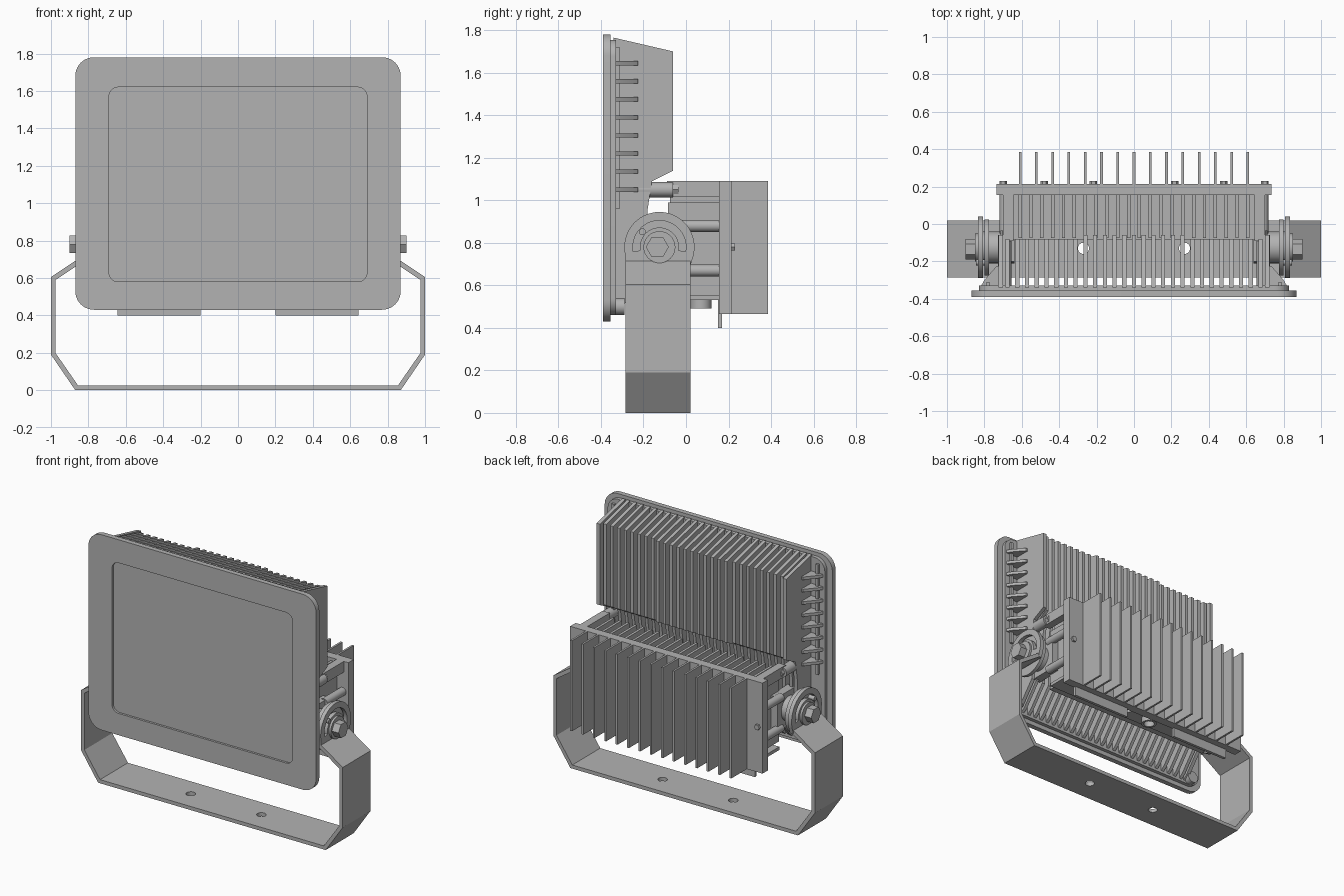
import bpy, bmesh
from math import sin, cos, pi, radians
from mathutils import Matrix

cube = bpy.data.objects.get("Cube")
if cube:
    bpy.data.objects.remove(cube, do_unlink=True)

# One grey finish for everything
grey = bpy.data.materials.new("grey_metal")
grey.use_nodes = True
tone = (0.45, 0.45, 0.45, 1)
grey.diffuse_color = tone
grey.node_tree.nodes["Principled BSDF"].inputs["Base Color"].default_value = tone

# Extrusion directions: (u, v, w) to world
AXES = {
    "X": Matrix(((0, 0, 1, 0), (1, 0, 0, 0), (0, 1, 0, 0), (0, 0, 0, 1))),
    "Y": Matrix(((1, 0, 0, 0), (0, 0, 1, 0), (0, 1, 0, 0), (0, 0, 0, 1))),
    "Z": Matrix.Identity(4),
}
parts = []


def arc(cu, cv, r, a0, a1, n):
    steps = [radians(a0 + (a1 - a0) * i / n) for i in range(n + 1)]
    return [(cu + r * cos(a), cv + r * sin(a)) for a in steps]


def circle(cu, cv, r, n=32):
    return arc(cu, cv, r, 0, 360, n)[:-1]


def rect(u0, u1, v0, v1):
    return [(u0, v0), (u1, v0), (u1, v1), (u0, v1)]


def rounded(u0, u1, v0, v1, r):
    return (arc(u1 - r, v1 - r, r, 0, 90, 10) + arc(u0 + r, v1 - r, r, 90, 180, 10)
            + arc(u0 + r, v0 + r, r, 180, 270, 10) + arc(u1 - r, v0 + r, r, 270, 360, 10))


def prism(name, axis, outlines, spans, mirror=False, separate=False):
    """Extrude outlines along an axis for every span; later outlines are
    holes in the first one unless separate is set."""
    bm = bmesh.new()
    for w0, w1 in spans:
        loops = [[bm.verts.new((u, v, w0)) for u, v in pts] for pts in outlines]
        if separate or len(loops) == 1:
            faces = [bm.faces.new(loop) for loop in loops]
        else:
            edges = [bm.edges.new((lp[i - 1], lp[i])) for lp in loops for i in range(len(lp))]
            fill = bmesh.ops.triangle_fill(bm, edges=edges, normal=(0, 0, 1), use_beauty=True)
            faces = [g for g in fill["geom"] if isinstance(g, bmesh.types.BMFace)]
        new = bmesh.ops.extrude_face_region(bm, geom=faces, use_keep_orig=True)["geom"]
        moved = [g for g in new if isinstance(g, bmesh.types.BMVert)]
        bmesh.ops.translate(bm, verts=moved, vec=(0, 0, w1 - w0))
    bm.transform(AXES[axis])
    bmesh.ops.recalc_face_normals(bm, faces=bm.faces[:])
    mesh = bpy.data.meshes.new(name)
    bm.to_mesh(mesh)
    bm.free()
    mesh.materials.append(grey)
    ob = bpy.data.objects.new(name, mesh)
    bpy.context.collection.objects.link(ob)
    if mirror:
        ob.modifiers.new("Mirror", "MIRROR").use_mirror_merge = False
    parts.append(ob)
    return ob


def spread(first, step, count, thick):
    return [(first + i * step - thick / 2, first + i * step + thick / 2) for i in range(count)]


# Lamp head: frame, glass and rear shell
window = rounded(-0.69, 0.69, 0.58, 1.62, 0.05)
prism("front_frame", "Y", [rounded(-0.87, 0.87, 0.43, 1.78, 0.1), window], [(-0.39, -0.355)])
prism("front_glass", "Y", [window], [(-0.375, -0.354)])
prism("rear_shell", "Y", [rounded(-0.83, 0.83, 0.46, 1.755, 0.08)], [(-0.356, -0.33)])


# Lamp cooling fins: deep above, shallow beside the driver
def fin(back):
    return [(-0.34, 1.765), (back, 1.70), (back, 1.14), (-0.16, 1.09),
            (-0.18, 0.96), (-0.18, 0.65), (-0.3, 0.5), (-0.34, 0.47)]


lamp_fins = spread(-0.676, 0.052, 27, 0.022)
prism("lamp_fins_middle", "X", [fin(-0.06)], [s for s in lamp_fins if abs(s[0] + 0.011) < 0.29])
prism("lamp_fins_outer", "X", [fin(-0.08)], [s for s in lamp_fins if abs(s[0] + 0.011) > 0.29])
prism("lamp_end_plate", "X", [fin(-0.06)], [(0.7, 0.725)], mirror=True)

# Gussets down each side of the lamp
prism("side_gussets", "Z", [[(0.7, -0.335), (0.82, -0.335), (0.8, -0.3), (0.735, -0.225), (0.7, -0.225)]],
      spread(1.05, 0.085, 8, 0.02), mirror=True)
prism("side_strip", "X", [rect(-0.335, -0.313, 0.96, 1.72)], [(0.77, 0.79)], mirror=True)

# Tie rods and lower frame bosses
prism("upper_tie_rod", "Y", [circle(0.69, 1.05, 0.036)], [(-0.33, -0.06)], mirror=True)
prism("tie_rod_bolt", "Y", [circle(0.69, 1.05, 0.024, 6)], [(-0.06, -0.035)], mirror=True)
prism("lower_boss", "Y", [circle(0.75, 0.5, 0.04)], [(-0.35, -0.29)], mirror=True)

# Driver box behind the lamp
prism("driver_core", "X", [rect(-0.085, 0.16, 0.55, 0.99)], [(-0.65, 0.65)])
prism("driver_top_ribs", "X", [rect(-0.075, 0.16, 0.98, 1.07)], spread(-0.609, 0.058, 22, 0.018))
prism("driver_back_plate", "Y", [rect(-0.735, 0.735, 0.465, 1.09)], [(0.155, 0.215)])
prism("driver_fins", "X", [rect(0.21, 0.385, 0.465, 1.09)], spread(-0.609, 0.087, 15, 0.014))
prism("driver_lip", "X", [rect(-0.09, 0.17, 1.015, 1.09)], [(0.645, 0.7)], mirror=True)
prism("driver_floor", "Z", [rect(-0.7, 0.7, -0.02, 0.17), circle(-0.07, 0.07, 0.045), circle(0.12, 0.07, 0.04)],
      [(0.53, 0.552)])
prism("cable_gland", "Z", [circle(-0.07, 0.07, 0.05), circle(-0.07, 0.07, 0.035)], [(0.49, 0.55)])
prism("bottom_tab", "X", [rect(0.15, 0.17, 0.4, 0.53)], [(0.2, 0.645)], mirror=True)
prism("driver_posts", "Y", [circle(0.69, z, 0.028, 20) for z in (0.88, 0.67)], [(-0.05, 0.16)],
      mirror=True, separate=True)
prism("back_screws", "Y", [circle(x, 0.78, 0.02, 6) for x in (0.217, 0.48, 0.7)], [(0.21, 0.23)],
      mirror=True, separate=True)

# Mounting bracket: base strap with holes, bent arms, rounded ears
base_holes = [circle(x, -0.13, 0.03) for x in (-0.27, 0.27)]
prism("bracket_base", "Z", [rect(-0.856, 0.856, -0.285, 0.02)] + base_holes, [(0, 0.025)])
arm = [(0.855, 0), (0.87, 0), (1, 0.19), (1, 0.605), (0.835, 0.715), (0.81, 0.7),
       (0.975, 0.59), (0.975, 0.198), (0.855, 0.025)]
prism("bracket_arm", "Y", [arm], [(-0.285, 0.02)], mirror=True)

PY, PZ = -0.125, 0.78
ear = [(-0.285, 0.69), (0.02, 0.69)] + arc(PY, PZ, 0.165, -15, 195, 32)
slot = arc(PY, PZ, 0.125, -10, 190, 24) + arc(PY, PZ, 0.092, 190, -10, 24)
prism("bracket_ear", "X", [ear, slot], [(0.808, 0.835)], mirror=True)

# Pivot hardware
prism("pivot_disc", "X", [circle(PY, PZ, 0.15, 40)], [(0.775, 0.8)], mirror=True)
prism("pivot_hub", "X", [circle(PY, PZ, 0.085)], [(0.64, 0.81)], mirror=True)
prism("pivot_washer", "X", [circle(PY, PZ, 0.075)], [(0.83, 0.85)], mirror=True)
prism("pivot_bolt", "X", [circle(PY - 0.01, PZ, 0.054, 6)], [(0.85, 0.9)], mirror=True)
prism("angle_pin", "X", [circle(-0.205, 0.852, 0.016, 16)], [(0.79, 0.845)], mirror=True)
prism("pivot_arm", "X", [rect(-0.2, 0.0, 0.66, 0.9)], [(0.64, 0.7)], mirror=True)

# Smooth round parts, keeping edges sharp
bpy.ops.object.select_all(action="DESELECT")
for ob in parts:
    ob.select_set(True)
bpy.context.view_layer.objects.active = parts[0]
bpy.ops.object.shade_smooth_by_angle(angle=radians(30))
